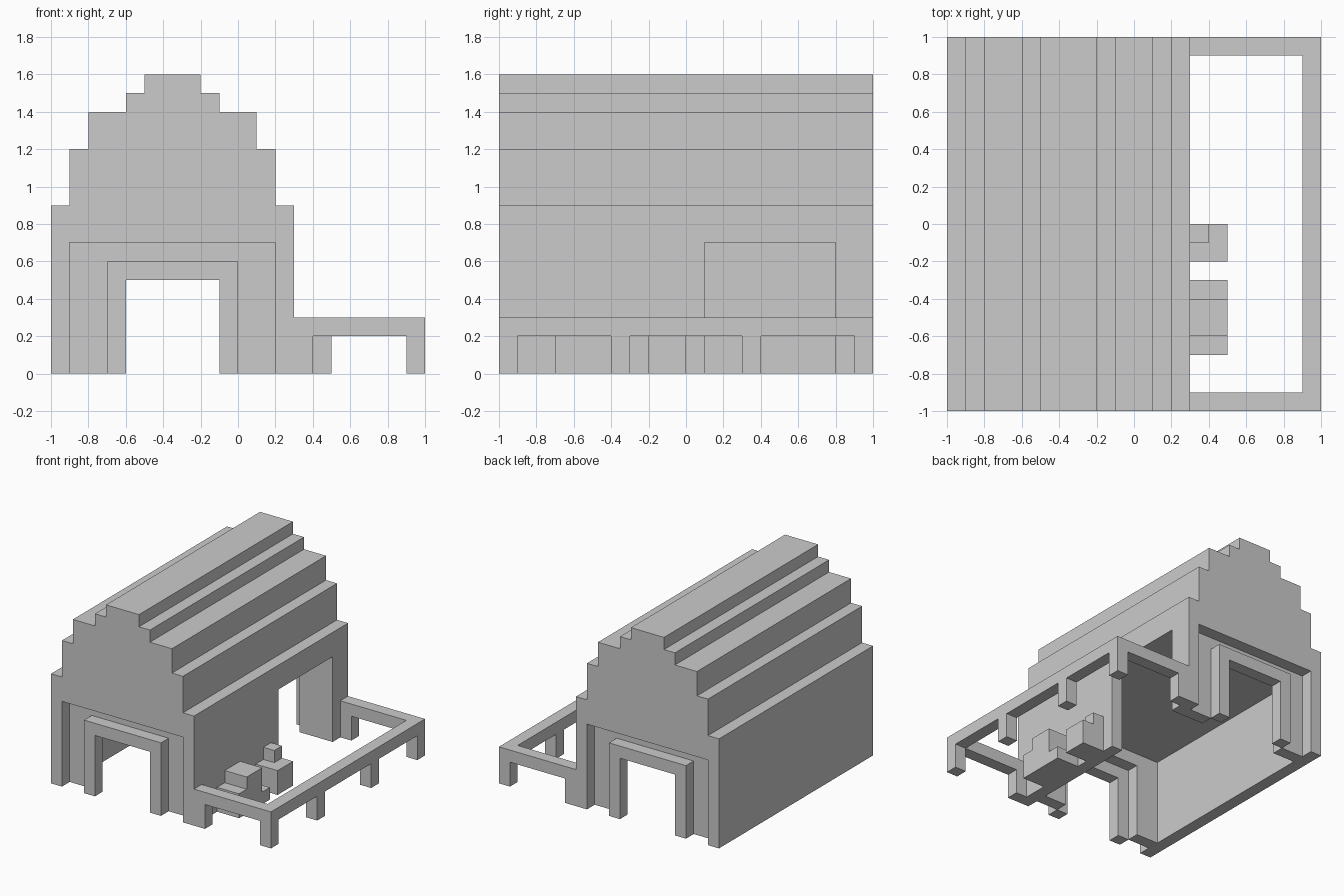
import bpy, bmesh
from mathutils import Vector

if "Cube" in bpy.data.objects:
    bpy.data.objects.remove(bpy.data.objects["Cube"])

# Maps profile coordinates (a, b) plus depth d to x, y, z for each extrusion axis
PLACE = {
    'X': lambda a, b, d: (d, a, b),
    'Y': lambda a, b, d: (a, d, b),
    'Z': lambda a, b, d: (a, b, d),
}


def prism(name, profile, axis, lo, hi):
    """Extrude a closed profile along an axis from lo to hi."""
    bm = bmesh.new()
    place = PLACE[axis]
    face = bm.faces.new([bm.verts.new(place(a, b, lo)) for a, b in profile])
    result = bmesh.ops.extrude_face_region(bm, geom=[face])
    moved = [v for v in result['geom'] if isinstance(v, bmesh.types.BMVert)]
    bmesh.ops.translate(bm, verts=moved, vec=Vector(place(0, 0, hi - lo)))
    bmesh.ops.recalc_face_normals(bm, faces=bm.faces)
    mesh = bpy.data.meshes.new(name)
    bm.to_mesh(mesh)
    bm.free()
    obj = bpy.data.objects.new(name, mesh)
    bpy.context.collection.objects.link(obj)
    return obj


def box(name, x0, x1, y0, y1, z0, z1):
    return prism(name, [(x0, y0), (x1, y0), (x1, y1), (x0, y1)], 'Z', z0, z1)


def arch(name, x0, x1, height, border_x, border_z, y0, y1):
    """Square door surround, open at the ground."""
    a, b, h = x0 + border_x, x1 - border_x, height - border_z
    return prism(name, [(x0, 0), (x0, height), (x1, height), (x1, 0),
                        (b, 0), (b, h), (a, h), (a, 0)], 'Y', y0, y1)


# Barn shell: stepped roof, symmetric about the ridge, with the left wall
RIDGE = -0.35
half = [(0.65, 0.9), (0.55, 0.9), (0.55, 1.2), (0.45, 1.2), (0.45, 1.4),
        (0.25, 1.4), (0.25, 1.5), (0.15, 1.5), (0.15, 1.6)]
outline = [(RIDGE - w, z) for w, z in half]
outline += [(RIDGE + w, z) for w, z in reversed(half)]
outline += [(0.3, 0.7), (-0.9, 0.7), (-0.9, 0), (-1, 0)]
prism("barn_shell", outline, 'Y', -1, 1)

# Right wall, split by the side doorway
box("right_wall_front", 0.2, 0.3, -1, 0.1, 0, 0.7)
box("right_wall_back", 0.2, 0.3, 0.8, 1, 0, 0.7)

# Recessed end walls and door frames at both ends
for end, s in (("front", -1), ("back", 1)):
    arch(end + "_end_wall", -0.9, 0.2, 0.7, 0.2, 0.1, *sorted((s * 0.9, s * 0.8)))
    arch(end + "_door_frame", -0.7, 0, 0.6, 0.1, 0.1, *sorted((s * 1.0, s * 0.9)))

# Yard fence: U-shaped rail on square posts
prism("fence_rail", [(0.3, -1), (1, -1), (1, 1), (0.3, 1),
                     (0.3, 0.9), (0.9, 0.9), (0.9, -0.9), (0.3, -0.9)],
      'Z', 0.2, 0.3)
for i, (x, y) in enumerate([(0.3, -1), (0.9, -1), (0.9, -0.4),
                            (0.9, 0.3), (0.9, 0.9), (0.3, 0.9)]):
    box(f"fence_post_{i + 1}", x, x + 0.1, y, y + 0.1, 0, 0.2)

# Stacked bales against the right wall
prism("stepped_bale", [(-0.7, 0), (-0.7, 0.2), (-0.6, 0.2), (-0.6, 0.3),
                       (-0.4, 0.3), (-0.4, 0.1), (-0.3, 0.1), (-0.3, 0)],
      'X', 0.3, 0.5)
box("large_bale", 0.3, 0.5, -0.2, 0, 0, 0.2)
box("small_bale", 0.3, 0.4, -0.1, 0, 0.2, 0.3)
